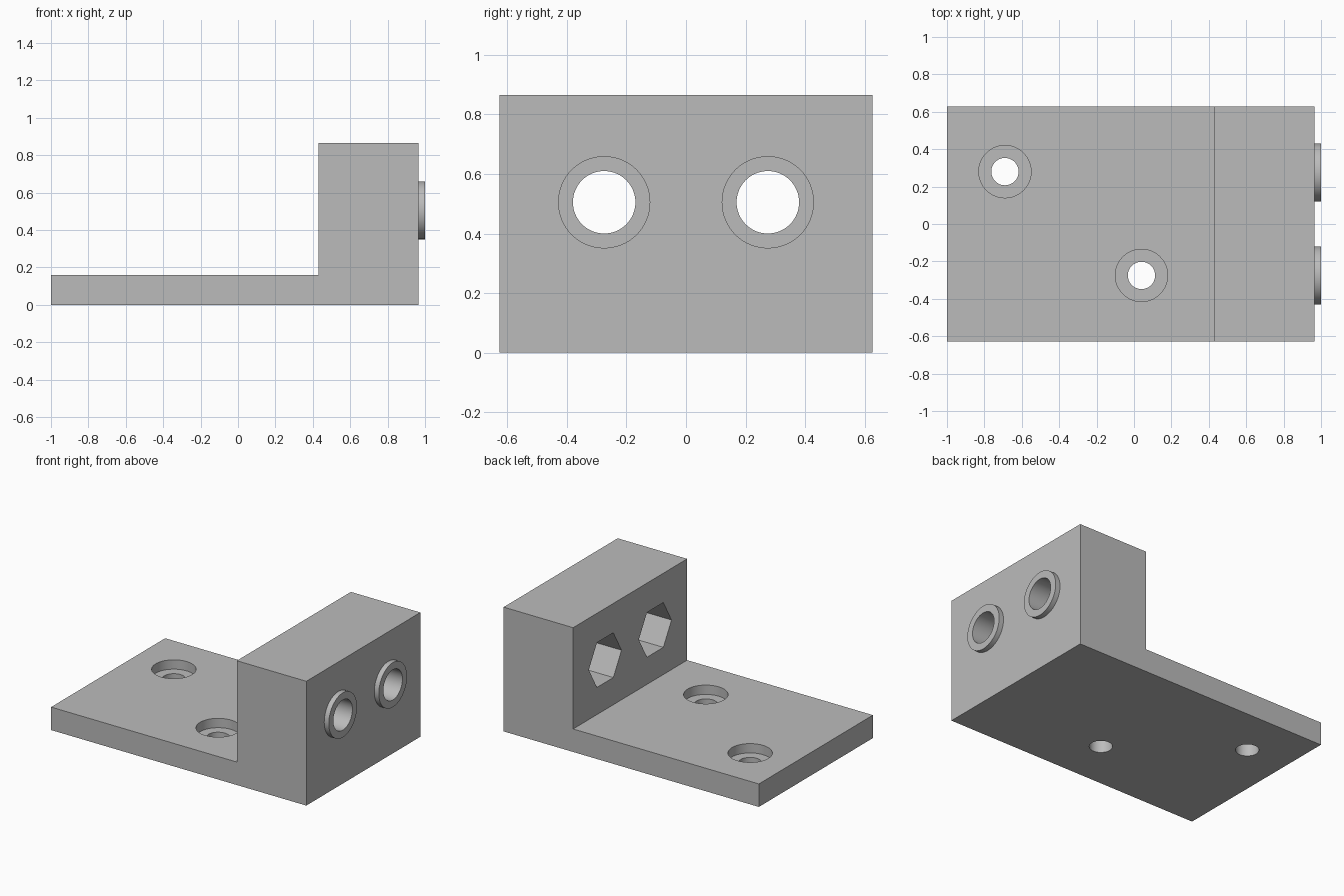
import bpy
import bmesh
import math

old = bpy.data.objects.get("Cube")
if old:
    bpy.data.objects.remove(old)

GREY = (0.5, 0.5, 0.5, 1)
grey = bpy.data.materials.new("plain grey")
grey.use_nodes = True
grey.diffuse_color = GREY
grey.node_tree.nodes["Principled BSDF"].inputs["Base Color"].default_value = GREY

HALF_WIDTH = 0.627
STEP_X, FACE_X = 0.43, 0.965
PLATE_TOP, BLOCK_TOP = 0.16, 0.865
AXLE_Z = 0.505


def new_object(name, bm):
    bmesh.ops.recalc_face_normals(bm, faces=bm.faces)
    mesh = bpy.data.meshes.new(name)
    bm.to_mesh(mesh)
    bm.free()
    mesh.materials.append(grey)
    obj = bpy.data.objects.new(name, mesh)
    bpy.context.collection.objects.link(obj)
    return obj


def prism(name, start, end, radius, axis, sides=64):
    """Round or polygonal bar; start and end are points along the given axis."""
    depth = end[axis] - start[axis]
    bpy.ops.mesh.primitive_cylinder_add(
        vertices=sides, radius=radius, depth=depth,
        location=[(a + b) / 2 for a, b in zip(start, end)],
        rotation=(0, math.pi / 2, 0) if axis == 0 else (0, 0, 0))
    obj = bpy.context.object
    obj.name = name
    obj.data.materials.append(grey)
    return obj


def combine(target, other, operation):
    mod = target.modifiers.new(other.name, 'BOOLEAN')
    mod.operation = operation
    mod.solver = 'EXACT'
    mod.object = other
    bpy.context.view_layer.objects.active = target
    bpy.ops.object.modifier_apply(modifier=mod.name)
    bpy.data.objects.remove(other)


# L-shaped bracket body extruded across its width
bm = bmesh.new()
profile = [(-1, 0), (FACE_X, 0), (FACE_X, BLOCK_TOP),
           (STEP_X, BLOCK_TOP), (STEP_X, PLATE_TOP), (-1, PLATE_TOP)]
side = bm.faces.new([bm.verts.new((x, -HALF_WIDTH, z)) for x, z in profile])
extruded = bmesh.ops.extrude_face_region(bm, geom=[side])["geom"]
bmesh.ops.translate(bm, vec=(0, 2 * HALF_WIDTH, 0),
                    verts=[v for v in extruded if isinstance(v, bmesh.types.BMVert)])
bracket = new_object("bracket", bm)

# Raised rings, through bores and hexagonal nut pockets
for y in (-0.275, 0.275):
    combine(bracket, prism("ring", (0.9, y, AXLE_Z), (1, y, AXLE_Z), 0.155, 0), 'UNION')
    combine(bracket, prism("bore", (0.3, y, AXLE_Z), (1.1, y, AXLE_Z), 0.105, 0), 'DIFFERENCE')
    pocket = prism("nut_pocket", (0.3, y, AXLE_Z), (STEP_X + 0.27, y, AXLE_Z), 0.18, 0, 6)
    # Corners point sideways, flats are at the top and bottom
    combine(bracket, pocket, 'DIFFERENCE')

# Counterbored screw holes in the base plate
for x, y in ((-0.69, 0.28), (0.04, -0.275)):
    combine(bracket, prism("screw_hole", (x, y, -0.1), (x, y, 0.3), 0.073, 2), 'DIFFERENCE')
    combine(bracket, prism("counterbore", (x, y, 0.095), (x, y, 0.3), 0.14, 2), 'DIFFERENCE')

# Smooth the round walls, keep every real edge sharp
bpy.ops.object.select_all(action='DESELECT')
bracket.select_set(True)
bpy.context.view_layer.objects.active = bracket
bpy.ops.object.shade_smooth_by_angle(angle=math.radians(30))
